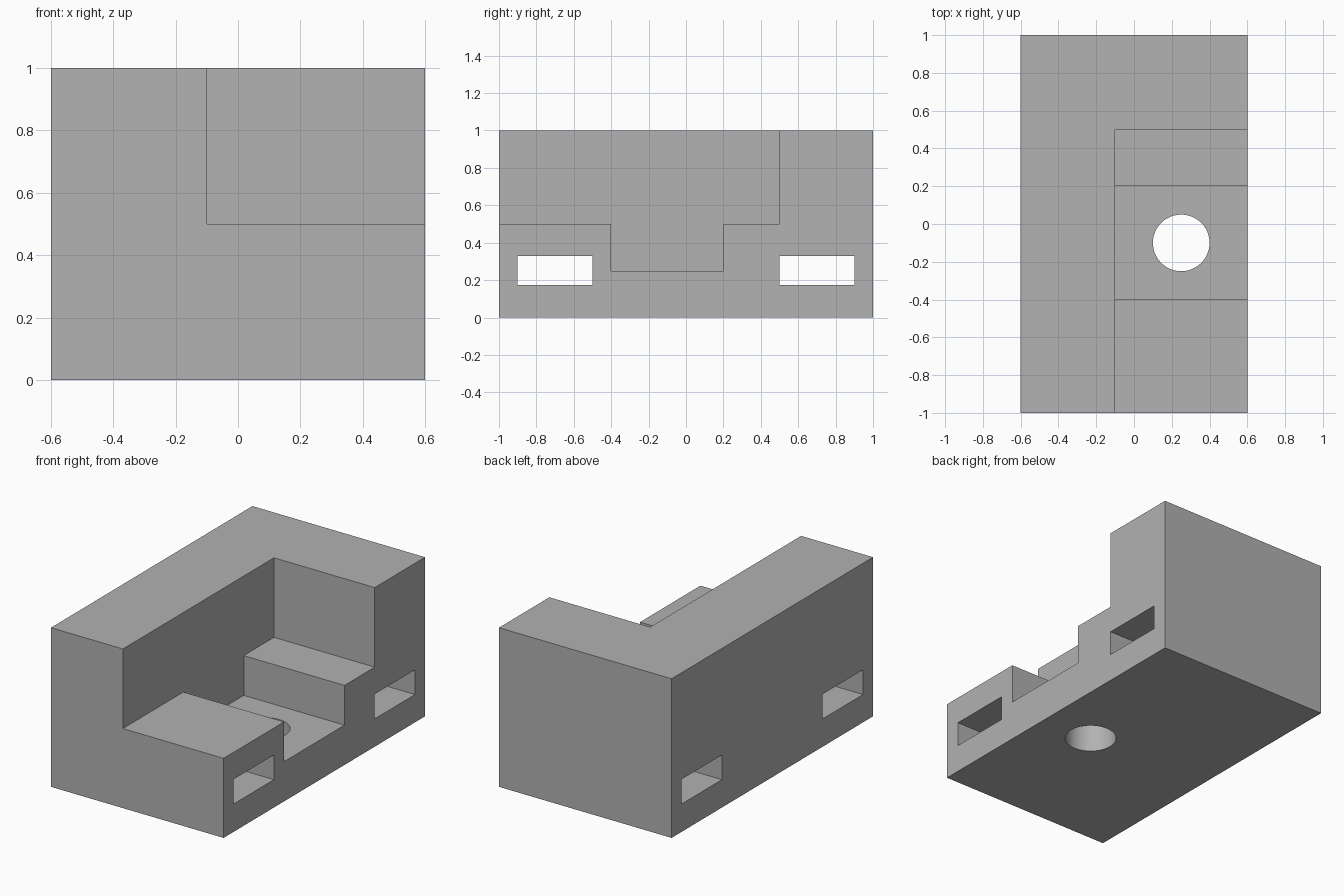
import bpy

default = bpy.data.objects.get("Cube")
if default:
    bpy.data.objects.remove(default, do_unlink=True)

# Single grey material
grey = bpy.data.materials.new("plain grey")
grey.use_nodes = True
colour = (0.445, 0.445, 0.445, 1)
grey.diffuse_color = colour
grey.node_tree.nodes["Principled BSDF"].inputs["Base Color"].default_value = colour


def box(name, low, high):
    """Box between two opposite corners."""
    centre = [(a + b) / 2 for a, b in zip(low, high)]
    bpy.ops.mesh.primitive_cube_add(size=1, location=centre)
    obj = bpy.context.object
    obj.name = name
    obj.scale = [b - a for a, b in zip(low, high)]
    bpy.ops.object.transform_apply(location=True, rotation=False, scale=True)
    obj.data.materials.append(grey)
    return obj


def cut(target, cutter):
    """Subtract the cutter and discard it."""
    cutter.hide_render = True
    mod = target.modifiers.new(cutter.name, 'BOOLEAN')
    mod.operation = 'DIFFERENCE'
    mod.solver = 'EXACT'
    mod.object = cutter
    bpy.context.view_layer.objects.active = target
    bpy.ops.object.modifier_apply(modifier=mod.name)
    bpy.data.objects.remove(cutter, do_unlink=True)


# Solid block
body = box("stepped_block", (-0.6, -1, 0), (0.6, 1, 1))

# Corner step and the deeper channel across it
cut(body, box("corner_step", (-0.1, -1.2, 0.5), (0.8, 0.5, 1.2)))
cut(body, box("channel", (-0.1, -0.4, 0.25), (0.8, 0.2, 0.8)))

# Matching slots through the full width
for side in (-1, 1):
    ends = sorted((side * 0.5, side * 0.9))
    cut(body, box("slot", (-0.8, ends[0], 0.175), (0.8, ends[1], 0.33)))

# Round hole through the channel floor
bpy.ops.mesh.primitive_cylinder_add(vertices=48, radius=0.15, depth=0.8,
                                    location=(0.25, -0.1, 0.1))
hole = bpy.context.object
hole.name = "round_hole"
hole.data.materials.append(grey)
cut(body, hole)

# Smooth the hole wall, keep every edge crisp
bpy.ops.object.select_all(action='DESELECT')
body.select_set(True)
bpy.context.view_layer.objects.active = body
bpy.ops.object.shade_smooth_by_angle(angle=0.5)
